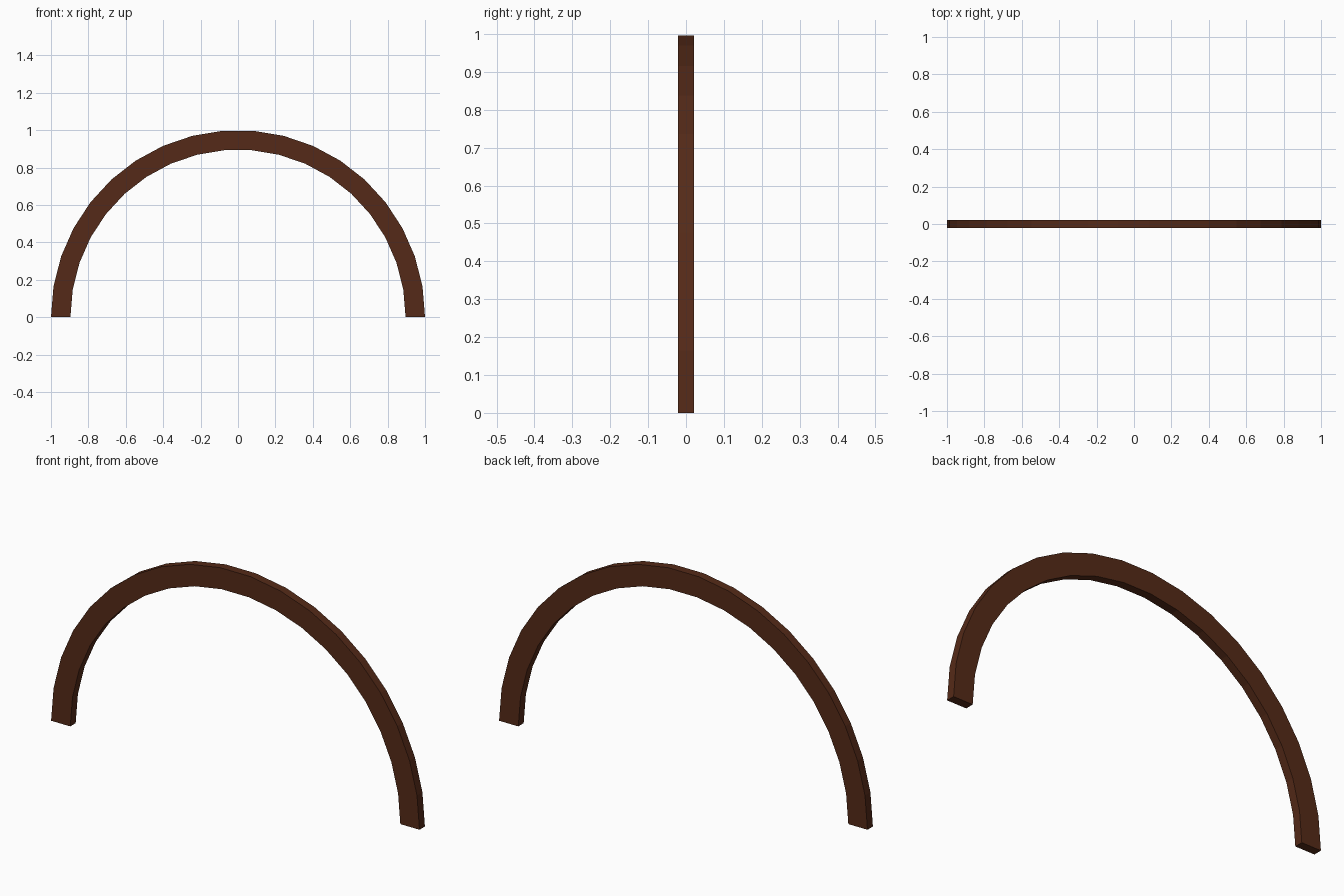
import bpy, bmesh
from math import pi
from mathutils import Matrix, Vector

if "Cube" in bpy.data.objects:
    bpy.data.objects.remove(bpy.data.objects["Cube"])

SEGMENTS = 19
OUTER, INNER, HALF_DEPTH = 1.0, 0.896, 0.021

# Rectangular foot profile, swept half a turn about the y axis
bm = bmesh.new()
profile = [bm.verts.new((x, y, 0)) for x, y in (
    (INNER, -HALF_DEPTH), (OUTER, -HALF_DEPTH),
    (OUTER, HALF_DEPTH), (INNER, HALF_DEPTH))]
foot = bm.faces.new(profile)
start = foot.copy()  # keeps the starting end cap
swept = bmesh.ops.spin(bm, geom=[foot] + list(foot.edges) + profile,
                       cent=(0, 0, 0), axis=(0, -1, 0),
                       angle=pi, steps=SEGMENTS, use_duplicate=False)
bmesh.ops.remove_doubles(bm, verts=bm.verts, dist=1e-4)

# Close any open end
open_edges = [e for e in bm.edges if e.is_boundary]
if open_edges:
    bmesh.ops.holes_fill(bm, edges=open_edges, sides=4)
bmesh.ops.recalc_face_normals(bm, faces=bm.faces)

mesh = bpy.data.meshes.new("arch")
bm.to_mesh(mesh)
bm.free()
arch = bpy.data.objects.new("arch", mesh)
bpy.context.collection.objects.link(arch)

# Dark brown wood
wood = bpy.data.materials.new("dark_wood")
wood.diffuse_color = (0.09, 0.023, 0.009, 1)
wood.use_nodes = True
wood.node_tree.nodes["Principled BSDF"].inputs["Base Color"].default_value = wood.diffuse_color
mesh.materials.append(wood)
